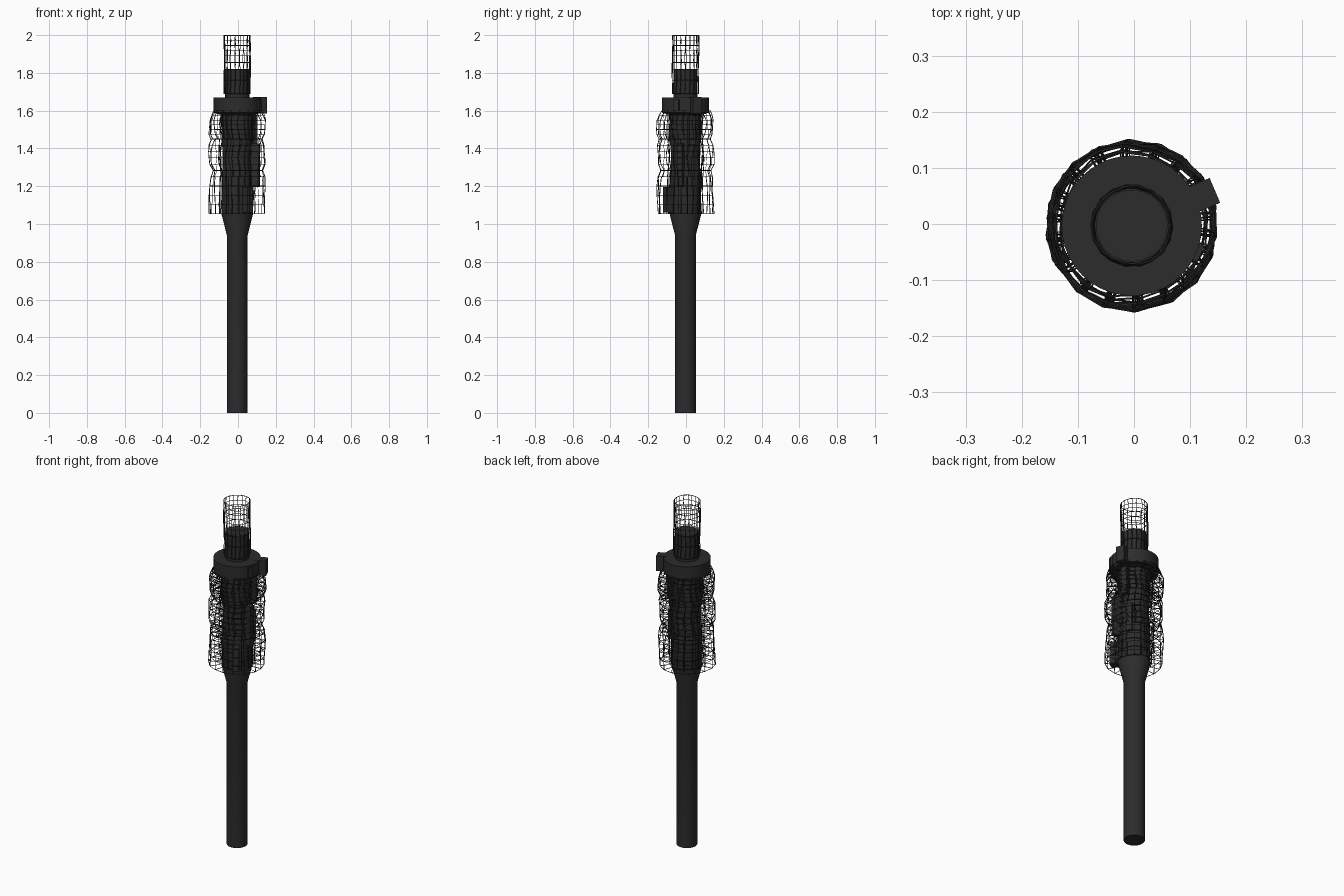
import bpy, bmesh, math, random
from mathutils import Matrix

if "Cube" in bpy.data.objects:
    bpy.data.objects.remove(bpy.data.objects["Cube"])

random.seed(4)
CX, CY = -0.004, -0.003
mat = bpy.data.materials.new("dark_char")
mat.diffuse_color = (0.025, 0.025, 0.025, 1)
mat.use_nodes = True
mat.node_tree.nodes["Principled BSDF"].inputs["Base Color"].default_value = mat.diffuse_color


def make(name, bm, smooth=False):
    bmesh.ops.recalc_face_normals(bm, faces=bm.faces)
    me = bpy.data.meshes.new(name)
    bm.to_mesh(me)
    bm.free()
    ob = bpy.data.objects.new(name, me)
    bpy.context.collection.objects.link(ob)
    ob.location = (CX, CY, 0)
    me.materials.append(mat)
    if smooth:
        bpy.context.view_layer.objects.active = ob
        ob.select_set(True)
        bpy.ops.object.shade_smooth_by_angle(angle=math.radians(35))
        ob.select_set(False)
    return ob


def lathe(name, profile, n=32):
    bm = bmesh.new()
    rings = [[bm.verts.new((r * math.cos(2 * math.pi * i / n), r * math.sin(2 * math.pi * i / n), z))
              for i in range(n)] for r, z in profile]
    for a, b in zip(rings, rings[1:]):
        for i in range(n):
            j = (i + 1) % n
            bm.faces.new((a[i], a[j], b[j], b[i]))
    bm.faces.new(rings[0][::-1])
    bm.faces.new(rings[-1])
    return make(name, bm, True)


def block(name, r0, r1, width, z0, z1, deg):
    # box standing out radially from the axis
    bm = bmesh.new()
    bmesh.ops.create_cube(bm, size=1, matrix=Matrix.Rotation(math.radians(deg), 4, 'Z')
                          @ Matrix.Translation(((r0 + r1) / 2, 0, (z0 + z1) / 2))
                          @ Matrix.Diagonal((r1 - r0, width, z1 - z0, 1)))
    return make(name, bm)


def net(name, n, zs, shells, wire, phase=0.0, wave=0.0, twist=0.0):
    # concentric open shells joined by radial panels, turned into wires
    bm = bmesh.new()
    jit = [random.uniform(-0.12, 0.12) for _ in range(n)]
    grid = []
    for s, fr in enumerate(shells):
        rows = []
        for z in zs:
            row = []
            for i in range(n):
                a = 2 * math.pi * (i + jit[i]) / n + phase + twist * math.sin(z * 36)
                r = fr(z) + wave * math.sin(3 * a + 21 * z)
                row.append(bm.verts.new((r * math.cos(a), r * math.sin(a), z)))
            rows.append(row)
        grid.append(rows)
    for rows in grid:
        for a, b in zip(rows, rows[1:]):
            for i in range(n):
                j = (i + 1) % n
                bm.faces.new((a[i], a[j], b[j], b[i]))
    for g, h in zip(grid, grid[1:]):
        for k in range(len(zs) - 1):
            for i in range(n):
                bm.faces.new((g[k][i], h[k][i], h[k + 1][i], g[k + 1][i]))
    ob = make(name, bm)
    m = ob.modifiers.new("wires", 'WIREFRAME')
    m.thickness = wire
    m.use_even_offset = False
    m.use_boundary = True
    return ob


# solid shaft, flared head, collar and wick tube
lathe("handle", [(0.055, 0), (0.055, 0.94), (0.083, 1.05), (0.083, 1.25), (0.077, 1.3),
                 (0.077, 1.38), (0.083, 1.45), (0.087, 1.6)])
lathe("collar", [(0.095, 1.58), (0.125, 1.59), (0.125, 1.67)], 40)
lathe("wick_tube", [(0.064, 1.65), (0.064, 1.82)], 24)

# collar latch and rods along the head
block("collar_latch", 0.1, 0.161, 0.048, 1.585, 1.672, 23)
block("collar_tab", 0.11, 0.133, 0.03, 1.6, 1.66, -22)
block("lower_rod", 0.07, 0.128, 0.035, 1.06, 1.195, -58)
block("middle_rod", 0.07, 0.122, 0.028, 1.195, 1.425, -15)
block("upper_rod", 0.07, 0.108, 0.035, 1.42, 1.58, 20)
block("side_rod", 0.07, 0.1, 0.028, 1.2, 1.36, 35)


# wire basket in three sections
def steps(a, b, k):
    return [a + (b - a) * i / k for i in range(k + 1)]


def outer(z):
    if z > 1.56:
        return 0.147 - (z - 1.56) * 0.45
    return 0.148 - 0.018 * math.exp(-((z - 1.275) / 0.02) ** 2) - 0.012 * math.exp(-((z - 1.45) / 0.015) ** 2)


def inner(z):
    return 0.093


net("lower_basket", 16, steps(1.055, 1.25, 4), [inner, outer], 0.0045, 0.1, 0.004)
net("middle_basket", 16, steps(1.25, 1.45, 6), [inner, outer], 0.0045, 0.1, 0.005, 0.05)
net("upper_basket", 18, steps(1.45, 1.6, 6), [inner, outer], 0.0045, 0.25, 0.005, 0.05)

# wire sleeve around the tip
net("tip_sleeve", 18, [1.69, 1.76, 1.82, 1.855, 1.89, 1.92, 1.945, 1.97, 1.998],
    [lambda z: 0.07], 0.0045, 0, 0.002, 0.04)
